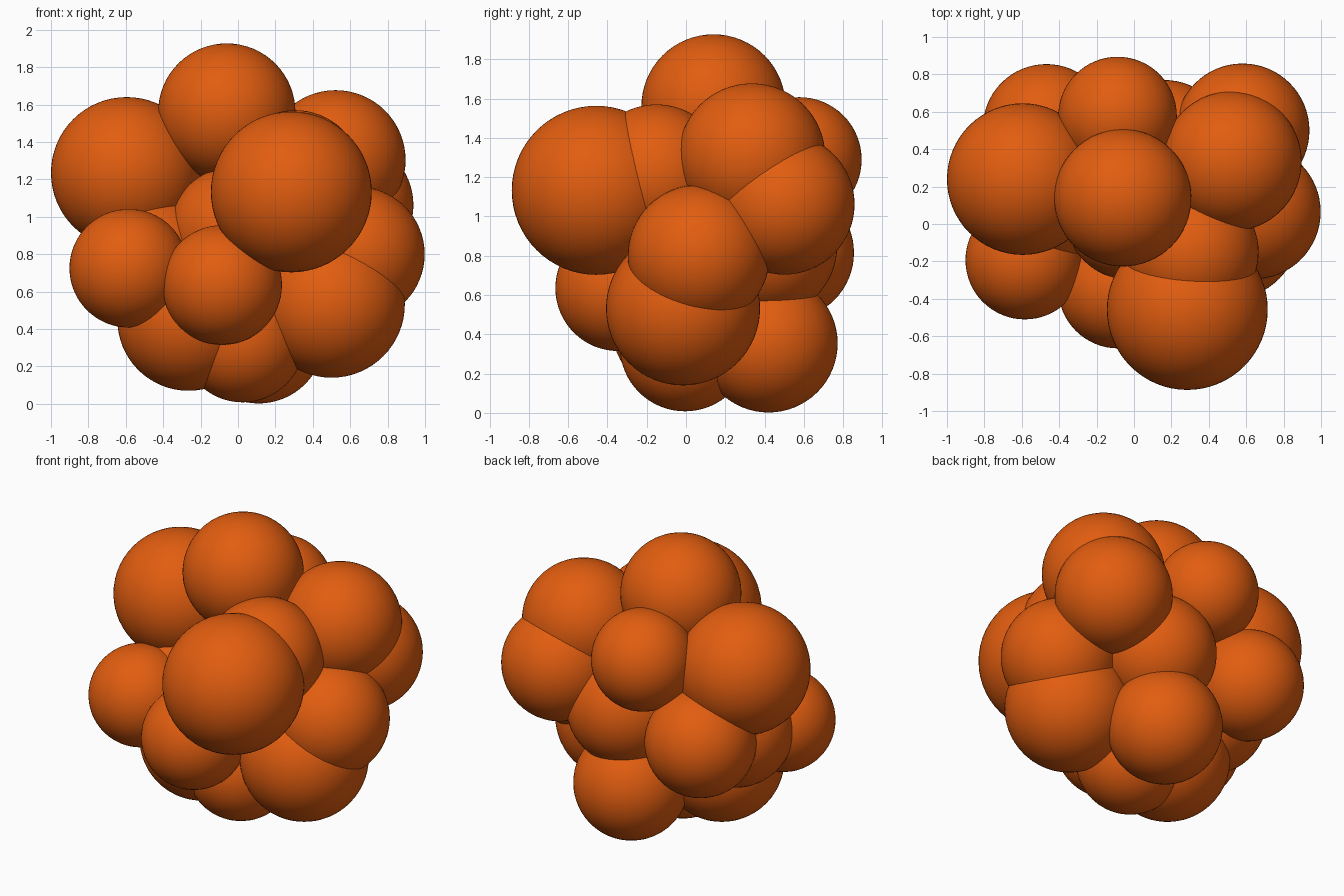
import bpy

default_cube = bpy.data.objects.get("Cube")
if default_cube:
    bpy.data.objects.remove(default_cube, do_unlink=True)

# Single orange material
orange = bpy.data.materials.new("burnt_orange")
orange.use_nodes = True
colour = (0.76, 0.11, 0.005, 1.0)
orange.diffuse_color = colour
orange.node_tree.nodes["Principled BSDF"].inputs["Base Color"].default_value = colour


def add_ball(name, x, y, z, radius):
    """Smooth round ball in the cluster."""
    bpy.ops.mesh.primitive_uv_sphere_add(
        segments=64, ring_count=32, radius=radius, location=(x, y, z))
    ball = bpy.context.object
    ball.name = name
    ball.data.materials.append(orange)
    bpy.ops.object.shade_smooth()
    return ball


# Outer balls, named by where they sit in the cluster
add_ball("top_ball", -0.06, 0.14, 1.56, 0.367)
add_ball("upper_right_ball", -0.595, 0.24, 1.235, 0.405)
add_ball("upper_left_ball", 0.522, 0.335, 1.303, 0.374)
add_ball("upper_back_ball", -0.088, 0.577, 1.29, 0.317)
add_ball("large_front_ball", 0.285, -0.457, 1.133, 0.43)
add_ball("upper_front_left_ball", 0.306, -0.15, 1.21, 0.36)
add_ball("back_left_ball", 0.58, 0.5, 1.062, 0.358)
add_ball("side_left_ball", 0.637, 0.065, 0.8, 0.361)
add_ball("back_right_ball", -0.468, 0.515, 0.815, 0.34)
add_ball("side_right_ball", -0.584, -0.193, 0.725, 0.317)
add_ball("lower_front_ball", -0.085, -0.345, 0.635, 0.32)
add_ball("lower_left_ball", 0.5, -0.015, 0.532, 0.392)
add_ball("lower_right_ball", -0.265, 0.0, 0.45, 0.38)
add_ball("lower_back_ball", 0.11, 0.42, 0.354, 0.352)
add_ball("bottom_ball", 0.025, -0.005, 0.34, 0.332)

# Inner balls filling the gaps
add_ball("inner_right_ball", -0.465, 0.146, 0.765, 0.36)
add_ball("inner_back_ball", 0.16, 0.41, 0.85, 0.36)
add_ball("core_ball", -0.03, 0.04, 0.93, 0.335)
